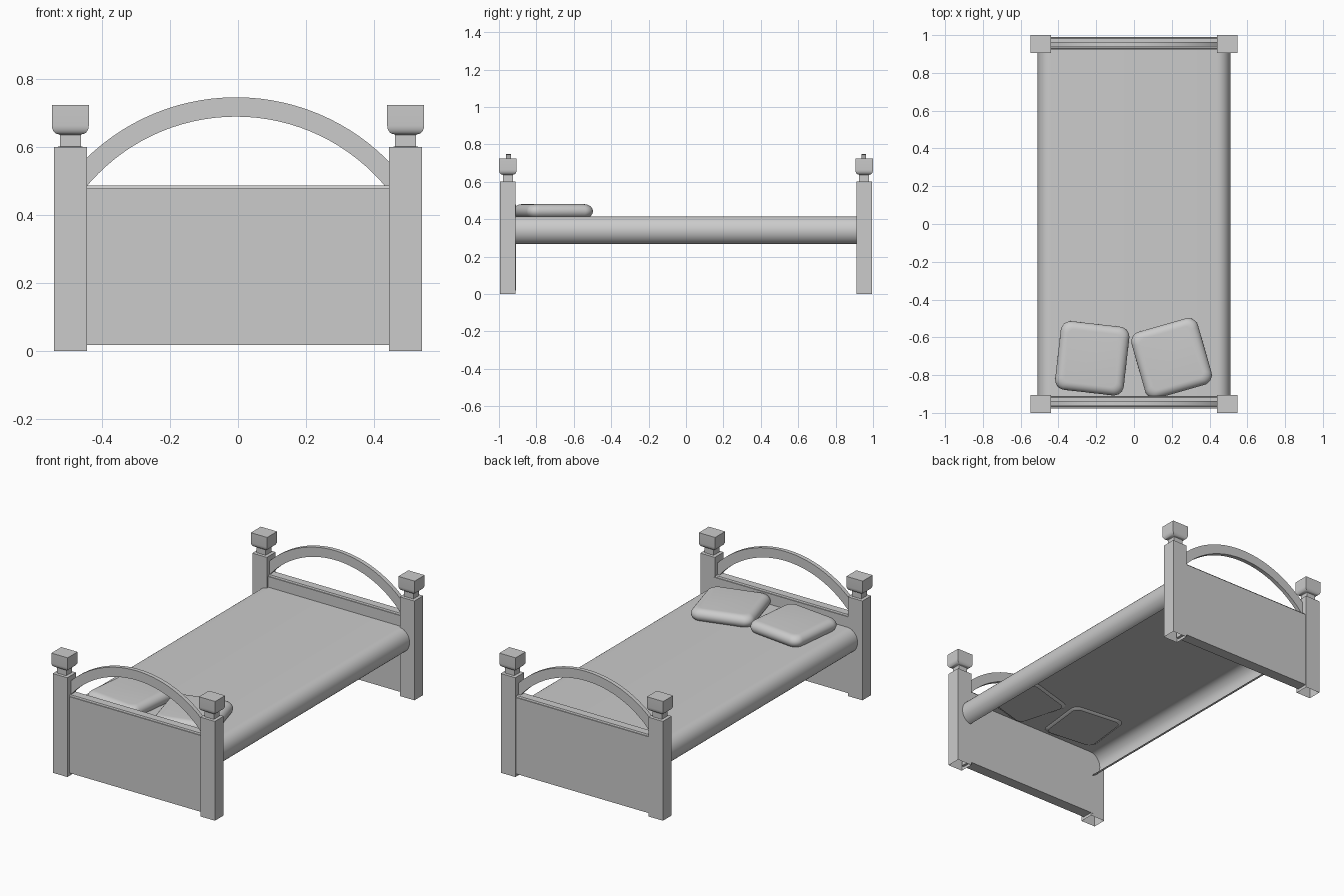
import bpy, math
from math import sin, cos, pi, radians

if "Cube" in bpy.data.objects:
    bpy.data.objects.remove(bpy.data.objects["Cube"])


def make(name, verts, faces, smooth=None):
    mesh = bpy.data.meshes.new(name)
    mesh.from_pydata(verts, [], faces)
    ob = bpy.data.objects.new(name, mesh)
    bpy.context.collection.objects.link(ob)
    if smooth:
        bpy.ops.object.select_all(action='DESELECT')
        ob.select_set(True)
        bpy.context.view_layer.objects.active = ob
        bpy.ops.object.shade_smooth_by_angle(angle=radians(smooth))
    return ob


def loft(name, rings, loop=True, caps=(False, False), smooth=None):
    """Skin a list of equal-length point rings."""
    n = len(rings[0])
    faces = []
    for r in range(len(rings) - 1):
        for i in range(n if loop else n - 1):
            j = (i + 1) % n
            faces.append((r * n + i, r * n + j, (r + 1) * n + j, (r + 1) * n + i))
    if caps[0]:
        faces.append(tuple(reversed(range(n))))
    if caps[1]:
        faces.append(tuple(range((len(rings) - 1) * n, len(rings) * n)))
    return make(name, [p for r in rings for p in r], faces, smooth)


def post(name, cx, cy):
    # (half x, half y, z): leg, neck, flared cap
    prof = [(.0485, .042, 0), (.0485, .042, .60), (.031, .027, .602), (.031, .027, .636)]
    for k in range(6):
        a = k / 5 * pi / 2
        prof.append((.034 + .0205 * sin(a), .0295 + .018 * sin(a), .638 + .026 * (1 - cos(a))))
    prof.append((.0545, .0475, .724))
    rings = [[(cx - a, cy - b, z), (cx + a, cy - b, z), (cx + a, cy + b, z), (cx - a, cy + b, z)]
             for a, b, z in prof]
    loft(name, rings, caps=(False, True), smooth=30)


def board(name, cy):
    # panel with stepped top moulding, extruded along x
    prof = [(-.033, .018), (.033, .018), (.033, .479), (.027, .479), (.024, .488),
            (-.024, .488), (-.027, .479), (-.033, .479)]
    loft(name + "_panel", [[(x, cy + y, z) for y, z in prof] for x in (-.46, .46)],
         caps=(True, True))


def arch(name, cy, n=32):
    rings = []
    for k in range(n + 1):
        t = radians(-51.5 + 103 * k / n)
        pts = [(.573, -.0125), (.63, -.0125), (.63, .0125), (.573, .0125)]
        rings.append([(-.006 + r * sin(t), cy + y, .117 + r * cos(t)) for r, y in pts])
    loft(name + "_arch", rings, caps=(True, True), smooth=30)


def pillow(name, cx, cy, angle, half=.183, n=8):
    rings = []
    for k in range(13):
        a = radians(-75 + 165 * k / 12)
        inset = .042 * (1 - cos(a))
        h, rad, z = half - inset, .055 - inset * .6, .442 + .038 * sin(a)
        ring = []
        for q in range(4):
            sx, sy = [(1, 1), (-1, 1), (-1, -1), (1, -1)][q]
            for i in range(n + 1):
                t = q * pi / 2 + i / n * pi / 2
                ring.append((sx * (h - rad) + rad * cos(t), sy * (h - rad) + rad * sin(t), z))
        rings.append(ring)
    ob = loft(name, rings, caps=(False, True), smooth=40)
    ob.location = (cx, cy, 0)
    ob.rotation_euler.z = radians(angle)


# Both bed ends
for end, sy in (("headboard", -1), ("footboard", 1)):
    post(end + "_left_post", -.4935, sy * .9525)
    post(end + "_right_post", .4935, sy * .9525)
    cy = .007 + sy * .95
    board(end, cy)
    arch(end, cy - .006)

# Bed cover: open sheet with rolled sides
side = [(.44 + .07 * cos(radians(a)), .34 + .075 * sin(radians(a))) for a in range(-80, 91, 10)]
section = side + [(-x, z) for x, z in reversed(side)]
loft("bed_cover", [[(x, y, z) for x, z in section] for y in (-.92, .93)], loop=False, smooth=40)

# Pillows, open underneath
pillow("left_pillow", -.221, -.711, -6.5)
pillow("right_pillow", .199, -.711, 16)
